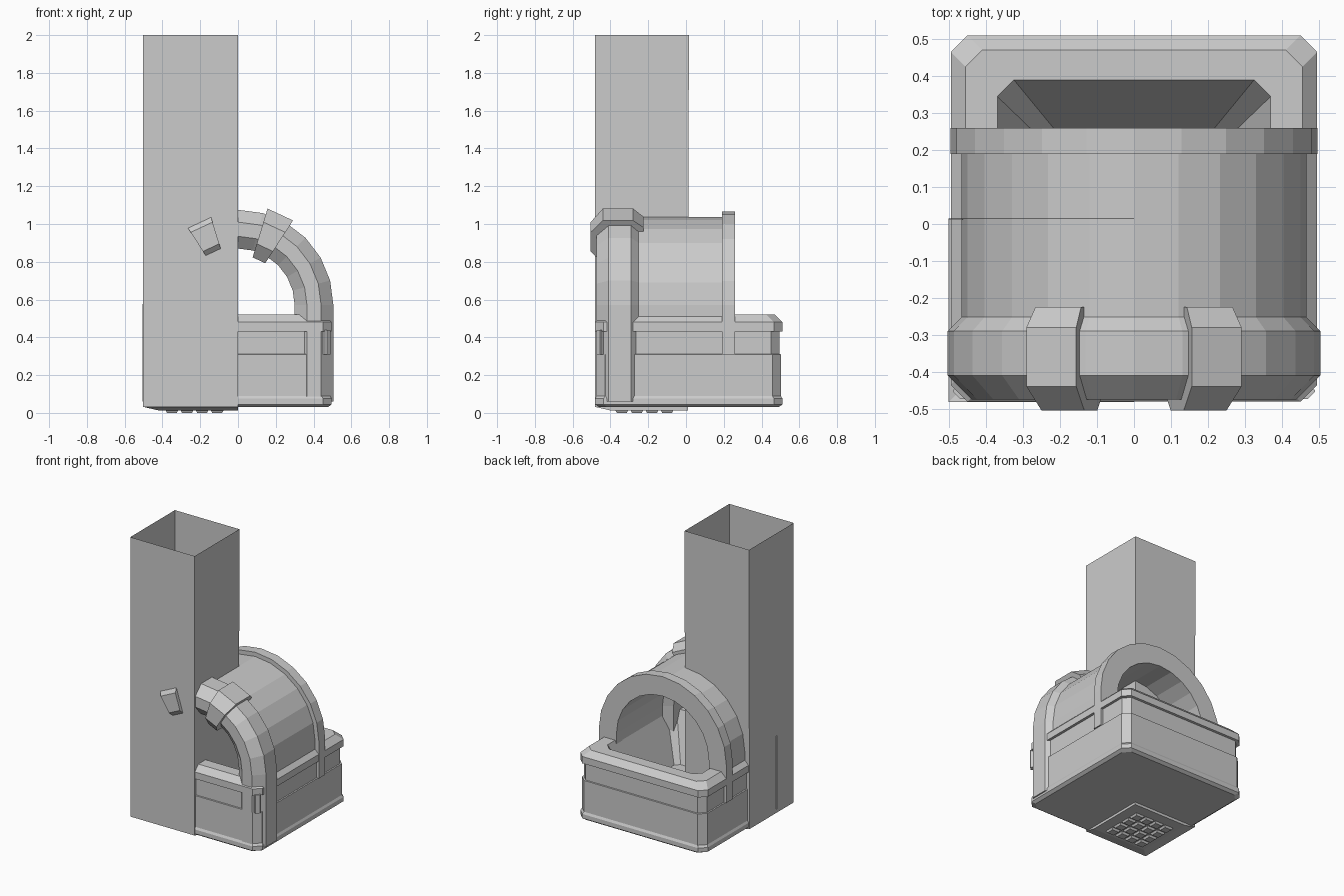
import bpy, math

if "Cube" in bpy.data.objects:
    bpy.data.objects.remove(bpy.data.objects["Cube"])

CZ = 0.57  # height of the arch centre


def make(name, verts, faces):
    me = bpy.data.meshes.new(name)
    me.from_pydata(verts, [], faces)
    me.update()
    ob = bpy.data.objects.new(name, me)
    bpy.context.collection.objects.link(ob)
    return ob


def skin(name, rings, close_ring=True, cap_start=True, cap_end=True):
    """Join equal-length closed rings of points into a surface."""
    n = len(rings[0])
    verts = [p for r in rings for p in r]
    faces = []
    for i in range(len(rings) - 1):
        for j in range(n):
            k = (j + 1) % n
            faces.append((i * n + j, i * n + k, (i + 1) * n + k, (i + 1) * n + j))
    if cap_start:
        faces.append(tuple(reversed(range(n))))
    if cap_end:
        faces.append(tuple(range((len(rings) - 1) * n, len(rings) * n)))
    return make(name, verts, faces)


def octagon(x0, x1, y0, y1, c, z):
    """Rectangle with chamfered corners, counter-clockwise."""
    return [(x0 + c, y0, z), (x1 - c, y0, z), (x1, y0 + c, z), (x1, y1 - c, z),
            (x1 - c, y1, z), (x0 + c, y1, z), (x0, y1 - c, z), (x0, y0 + c, z)]


def rect(x0, x1, y0, y1, z):
    return [(x0, y0, z), (x1, y0, z), (x1, y1, z), (x0, y1, z)]


def arch(name, profile, a0=-90, a1=90, segs=12, leg=None):
    """Sweep a (radius, y) profile around the tunnel, with optional straight legs."""
    rings = []
    for i in range(segs + 1):
        a = math.radians(a0 + (a1 - a0) * i / segs)
        rings.append([(r * math.sin(a), y, CZ + r * math.cos(a)) for r, y in profile])
    if leg is not None:
        rings.insert(0, [(-r, y, leg) for r, y in profile])
        rings.append([(r, y, leg) for r, y in profile])
    return skin(name, rings)


# Base tub: stepped outer wall, bevelled rim, sloping hollow
outer = [(0.03, 0.475), (0.045, 0.496), (0.075, 0.496), (0.09, 0.488), (0.31, 0.488),
         (0.312, 0.48), (0.43, 0.48), (0.432, 0.496), (0.48, 0.496), (0.52, 0.456)]
rings = [octagon(-h, h, 0.015 - h, 0.015 + h, 0.045, z) for z, h in outer]
rings.append(octagon(-0.37, 0.37, -0.36, 0.39, 0.045, 0.52))
rings.append(octagon(-0.24, 0.24, -0.24, 0.25, 0.03, 0.2))
skin("base_tub", rings)

# Tunnel shell and its two end rings
arch("tunnel_shell", [(0.467, -0.27), (0.467, 0.2), (0.36, 0.2), (0.36, -0.27)], leg=0.5)
arch("rear_ring", [(0.497, 0.19), (0.497, 0.26), (0.36, 0.26), (0.36, 0.19)], leg=0.31)
arch("front_ring", [(0.505, -0.41), (0.505, -0.29), (0.46, -0.245), (0.37, -0.245),
                    (0.30, -0.29), (0.30, -0.42), (0.365, -0.475), (0.44, -0.475)], leg=0.06)

# Clips gripping the front ring
clip = [(0.535, -0.44), (0.535, -0.28), (0.49, -0.225), (0.33, -0.225),
        (0.265, -0.28), (0.265, -0.44), (0.34, -0.505), (0.46, -0.505)]
for side, mid in (("left", -25), ("right", 25)):
    arch("ring_clip_" + side, clip, mid - 8, mid + 8, 1)

# Corner blocks filling the wall groove at the front
for side, s in (("left", -1), ("right", 1)):
    xs = sorted((s * 0.44, s * 0.49))
    skin("corner_block_" + side, [octagon(*xs, -0.474, -0.43, 0.02, z) for z in (0.31, 0.44)])

# Tall open-topped chute with thin walls and a tapered foot
skin("chute", [rect(-0.42, 0, -0.4, 0.01, 0.013), rect(-0.502, 0, -0.482, 0.012, 0.032),
               rect(-0.502, 0, -0.482, 0.015, 2.0)], cap_end=False)

# Grid of tread studs under the chute
P = 0.08
for i in range(4):
    for j in range(4):
        x, y = -0.39 + P * (i + 0.5) , -0.38 + P * (j + 0.5)
        skin(f"tread_stud_{i}_{j}", [rect(x - g, x + g, y - g, y + g, z)
                                     for g, z in ((0.026, 0.0), (0.034, 0.014))])
